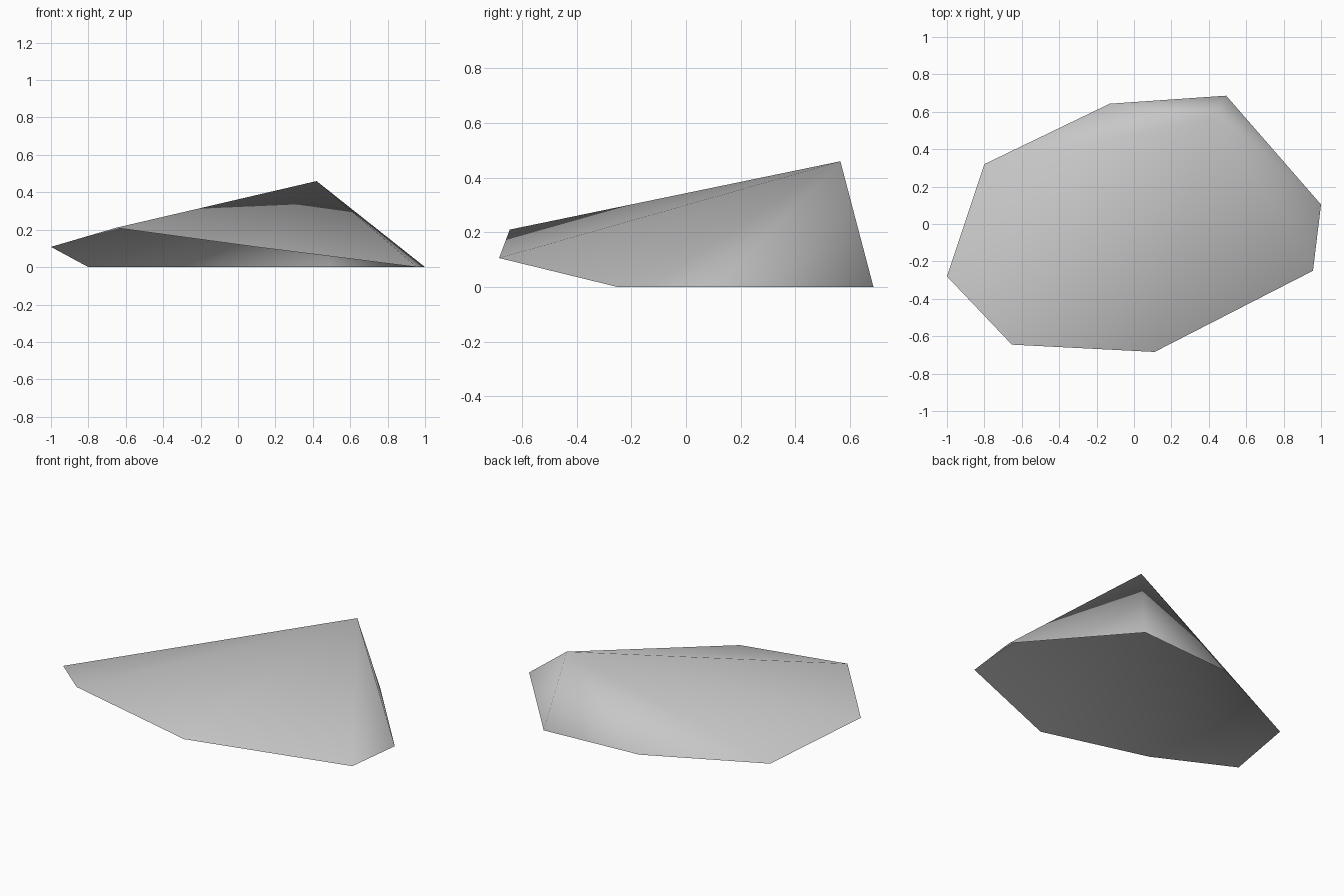
import bpy
import bmesh

# Remove the default cube
cube = bpy.data.objects.get("Cube")
if cube:
    bpy.data.objects.remove(cube, do_unlink=True)

# Stone colour
stone = bpy.data.materials.new("stone_grey")
stone.use_nodes = True
colour = (0.57, 0.57, 0.57, 1.0)
stone.diffuse_color = colour
stone.node_tree.nodes["Principled BSDF"].inputs["Base Color"].default_value = colour

# Rim of the open shell: the back and side rest on the ground, the front lip is lifted
ground_rim = [(-0.80, 0.32), (-0.13, 0.643), (0.493, 0.686), (1.0, 0.104), (0.957, -0.25)]
lip = [(0.11, -0.684, 0.106), (-0.653, -0.645, 0.21), (-1.0, -0.28, 0.108)]
apex = (0.42, 0.565, 0.46)

# Fan of facets from the apex down to the rim, open underneath
bm = bmesh.new()
rim = [bm.verts.new(corner) for corner in [(x, y, 0.0) for x, y in ground_rim] + lip]
top = bm.verts.new(apex)
for i, corner in enumerate(rim):
    # the rim runs clockwise, so take each pair in reverse to face outward
    facet = bm.faces.new((top, rim[(i + 1) % len(rim)], corner))
    facet.smooth = True
mesh = bpy.data.meshes.new("rock_shell")
bm.to_mesh(mesh)
bm.free()
mesh.materials.append(stone)

rock = bpy.data.objects.new("rock_shell", mesh)
bpy.context.collection.objects.link(rock)

# Soft shading led by the large facets
shading = rock.modifiers.new("soft_shading", "WEIGHTED_NORMAL")
shading.mode = "FACE_AREA_WITH_ANGLE"
shading.weight = 50
